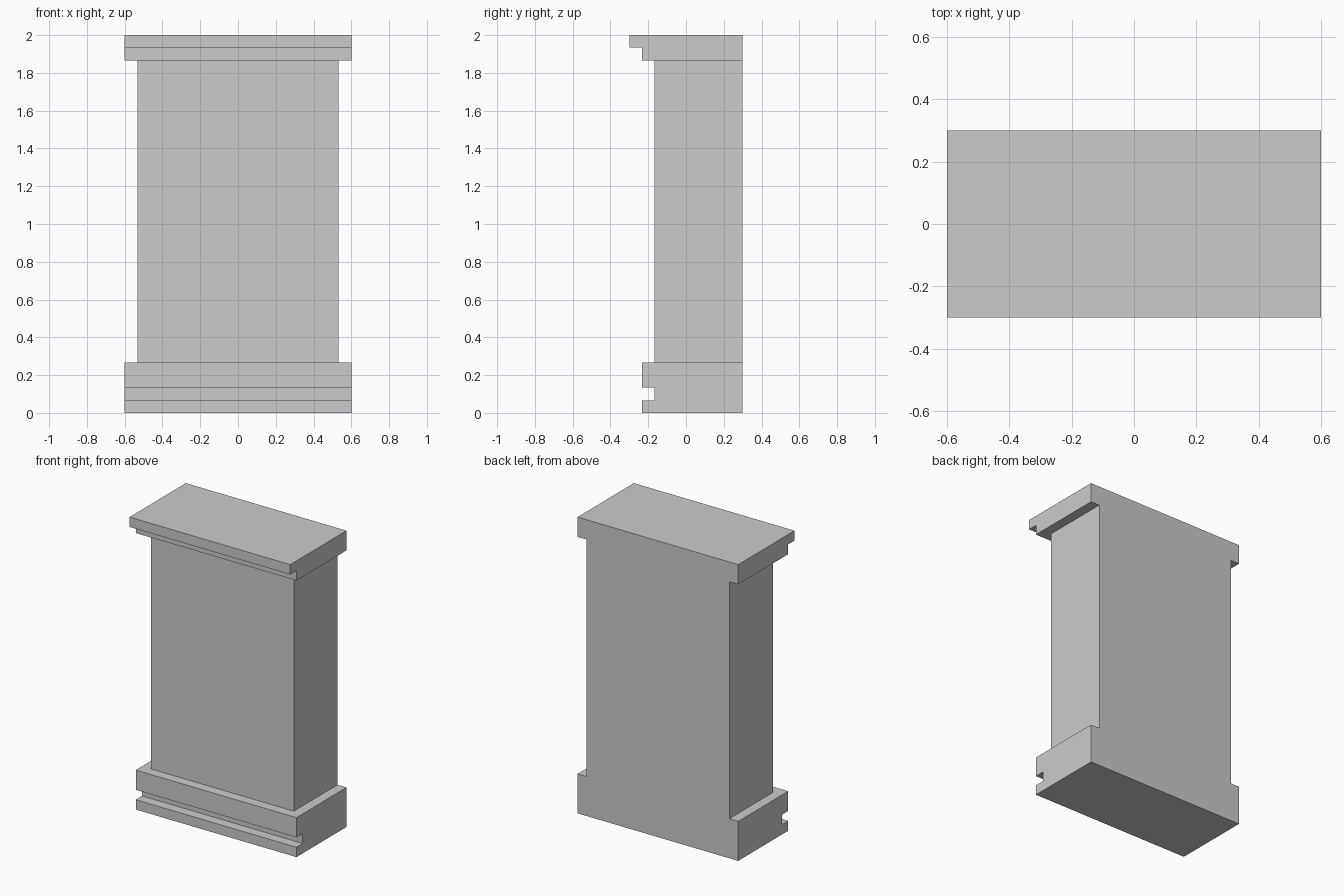
import bpy, bmesh

if "Cube" in bpy.data.objects:
    bpy.data.objects.remove(bpy.data.objects["Cube"])

U = 1 / 15          # module of the design
FRONT, MID, BODY, BACK = -4.5 * U, -3.5 * U, -2.5 * U, 4.5 * U


def extrude_profile(name, profile, half_width, open_ends=False):
    """Extrude a (y, z) side profile symmetrically along x."""
    bm = bmesh.new()
    face = bm.faces.new([bm.verts.new((-half_width, y, z)) for y, z in profile])
    new = bmesh.ops.extrude_face_region(bm, geom=[face])["geom"]
    bmesh.ops.translate(bm, vec=(2 * half_width, 0, 0),
                        verts=[v for v in new if isinstance(v, bmesh.types.BMVert)])
    bmesh.ops.recalc_face_normals(bm, faces=bm.faces)
    if open_ends:   # drop the hidden top and bottom
        bm.normal_update()
        ends = [f for f in bm.faces if abs(f.normal.z) > 0.9]
        bmesh.ops.delete(bm, geom=ends, context='FACES_ONLY')
    mesh = bpy.data.meshes.new(name)
    bm.to_mesh(mesh)
    bm.free()
    obj = bpy.data.objects.new(name, mesh)
    bpy.context.collection.objects.link(obj)
    return obj


# Plinth with a groove along the front
extrude_profile("base_plinth", [
    (BACK, 0), (MID, 0), (MID, U), (BODY, U), (BODY, 2 * U),
    (MID, 2 * U), (MID, 4 * U), (BACK, 4 * U)], 9 * U)

# Narrower shaft, flush with the back
extrude_profile("shaft", [
    (BACK, 4 * U), (BODY, 4 * U), (BODY, 28 * U), (BACK, 28 * U)],
    8 * U, open_ends=True)

# Stepped cap
extrude_profile("top_cap", [
    (BACK, 28 * U), (MID, 28 * U), (MID, 29 * U), (FRONT, 29 * U),
    (FRONT, 30 * U), (BACK, 30 * U)], 9 * U)
